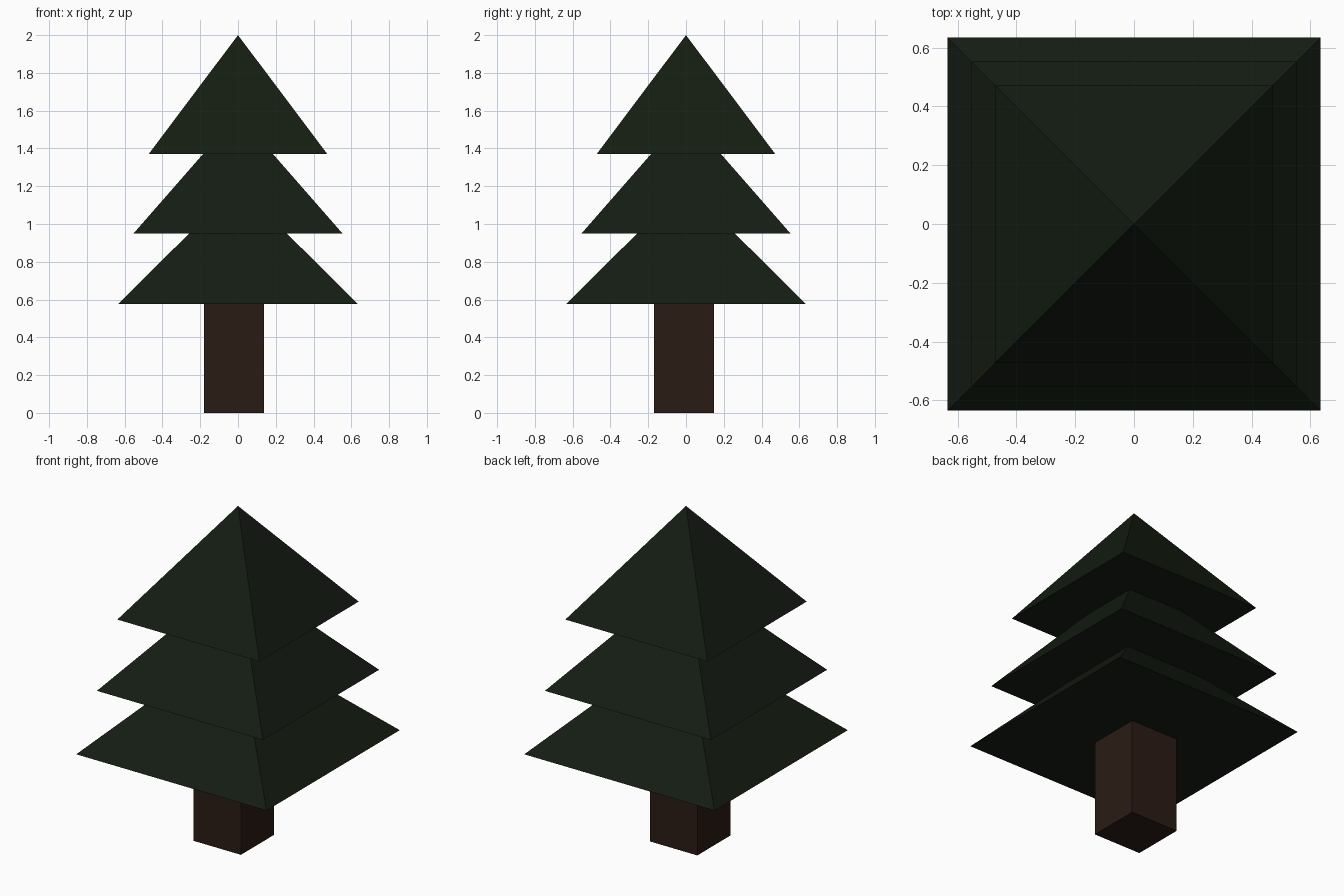
import bpy
from math import pi, sqrt

if "Cube" in bpy.data.objects:
    bpy.data.objects.remove(bpy.data.objects["Cube"])


def material(name, color):
    mat = bpy.data.materials.new(name)
    mat.diffuse_color = (*color, 1)
    mat.use_nodes = True
    mat.node_tree.nodes["Principled BSDF"].inputs["Base Color"].default_value = mat.diffuse_color
    return mat


leaf = material("leaf_green", (0.007, 0.012, 0.006))
bark = material("bark_brown", (0.023, 0.011, 0.007))

# Trunk: square post, slightly off centre
bpy.ops.mesh.primitive_cube_add(size=1, location=(-0.021, -0.01, 0.29))
trunk = bpy.context.object
trunk.name = "trunk"
trunk.scale = (0.317, 0.317, 0.58)
trunk.data.materials.append(bark)

# Foliage: three overlapping square pyramids (name, base z, half width, height)
tiers = [
    ("lower_branches", 0.577, 0.634, 0.63),
    ("middle_branches", 0.95, 0.553, 0.632),
    ("upper_branches", 1.37, 0.473, 0.63),
]
for name, base, half, height in tiers:
    bpy.ops.mesh.primitive_cone_add(vertices=4, radius1=half * sqrt(2), radius2=0,
                                    depth=height, location=(0, 0, base + height / 2),
                                    rotation=(0, 0, pi / 4))
    tier = bpy.context.object
    tier.name = name
    tier.data.materials.append(leaf)
